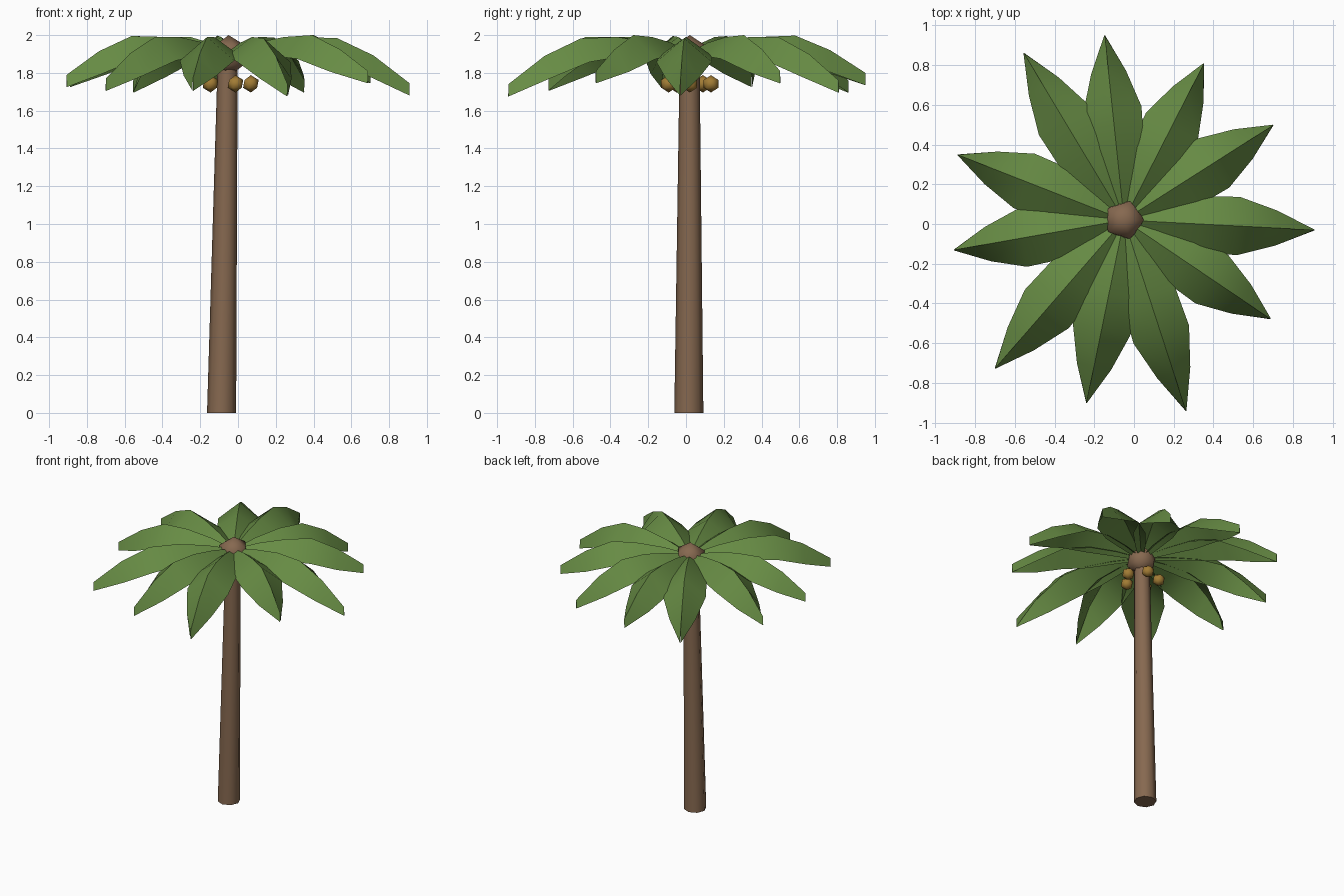
import bpy, bmesh, math
from mathutils import Vector

if "Cube" in bpy.data.objects:
    bpy.data.objects.remove(bpy.data.objects["Cube"], do_unlink=True)


def make_material(name, rgb):
    mat = bpy.data.materials.new(name)
    mat.use_nodes = True
    mat.diffuse_color = (*rgb, 1)
    mat.node_tree.nodes["Principled BSDF"].inputs["Base Color"].default_value = (*rgb, 1)
    return mat


BARK = make_material("bark brown", (0.24, 0.14, 0.08))
LEAF = make_material("leaf green", (0.135, 0.26, 0.058))
NUT = make_material("nut gold", (0.36, 0.2, 0.035))

CROWN = Vector((-0.05, 0.02, 1.89))


def finish(name, bm, mat, angle):
    """Turn a bmesh into a smooth-shaded object that keeps its sharp edges."""
    mesh = bpy.data.meshes.new(name)
    bm.to_mesh(mesh)
    bm.free()
    mesh.materials.append(mat)
    obj = bpy.data.objects.new(name, mesh)
    bpy.context.collection.objects.link(obj)
    bpy.ops.object.select_all(action="DESELECT")
    obj.select_set(True)
    bpy.context.view_layer.objects.active = obj
    bpy.ops.object.shade_smooth_by_angle(angle=math.radians(angle))
    return obj


def ball(name, centre, radius, mat):
    bm = bmesh.new()
    bmesh.ops.create_icosphere(bm, subdivisions=1, radius=radius)
    finish(name, bm, mat, 60).location = centre


def frond(name, angle, length, tip_z):
    """Arched leaf with a raised midrib and folded-down sides."""
    # distance, half width, midrib height, side drop, share of tip droop
    stations = [(0.04, 0.03, 1.92, 0.02, 0), (0.2, 0.085, 1.96, 0.06, 0),
                (0.4, 0.14, 1.99, 0.1, 0), (0.6, 0.147, 1.99, 0.125, 0.25),
                (0.8, 0.088, 1.905, 0.12, 0.5), (1, 0.002, 1.77, 0.065, 1)]
    a = math.radians(angle)
    along = Vector((math.cos(a), math.sin(a), 0))
    across = Vector((-math.sin(a), math.cos(a), 0))
    bm = bmesh.new()
    rows = []
    for t, half, z, drop, share in stations:
        mid = Vector((CROWN.x, CROWN.y, 0)) + along * t * length
        mid.z = min(z + (tip_z - 1.77) * share, 2)
        rows.append([bm.verts.new(mid + across * half * s - Vector((0, 0, drop * abs(s))))
                     for s in (-1, 0, 1)])
    for r0, r1 in zip(rows, rows[1:]):
        for i in (0, 1):
            bm.faces.new((r0[i], r1[i], r1[i + 1], r0[i + 1]))
    finish(name, bm, LEAF, 40)


# Leaning, tapered trunk
bm = bmesh.new()
foot, top = Vector((-0.087, 0.015, 0)), Vector((-0.055, 0.019, 1.85))
bmesh.ops.create_cone(bm, cap_ends=True, segments=8, radius1=0.077, radius2=0.053,
                      depth=top.z)
for v in bm.verts:
    v.co.z += top.z / 2
    shift = foot.lerp(top, v.co.z / top.z)
    v.co.x += shift.x
    v.co.y += shift.y
finish("trunk", bm, BARK, 60)

# Crown knob
ball("crown_knob", CROWN, 0.11, BARK)

# Ring of nuts under the crown
for i in range(5):
    a = math.tau * i / 5
    offset = Vector((math.cos(a), math.sin(a), 0)) * 0.118
    ball(f"nut_{i + 1}", CROWN + offset - Vector((0, 0, 0.148)), 0.046, NUT)

# Fronds: direction, length, tip height
FRONDS = [(-3, 0.96, 1.745), (32.5, 0.89, 1.81), (63, 0.885, 1.76), (96, 0.935, 1.8),
          (121, 0.98, 1.76), (158.6, 0.9, 1.79), (190, 0.87, 1.79), (229, 0.99, 1.77),
          (258.4, 0.94, 1.77), (288, 1.01, 1.74), (326, 0.89, 1.81)]
for i, spec in enumerate(FRONDS):
    frond(f"frond_{i + 1}", *spec)
